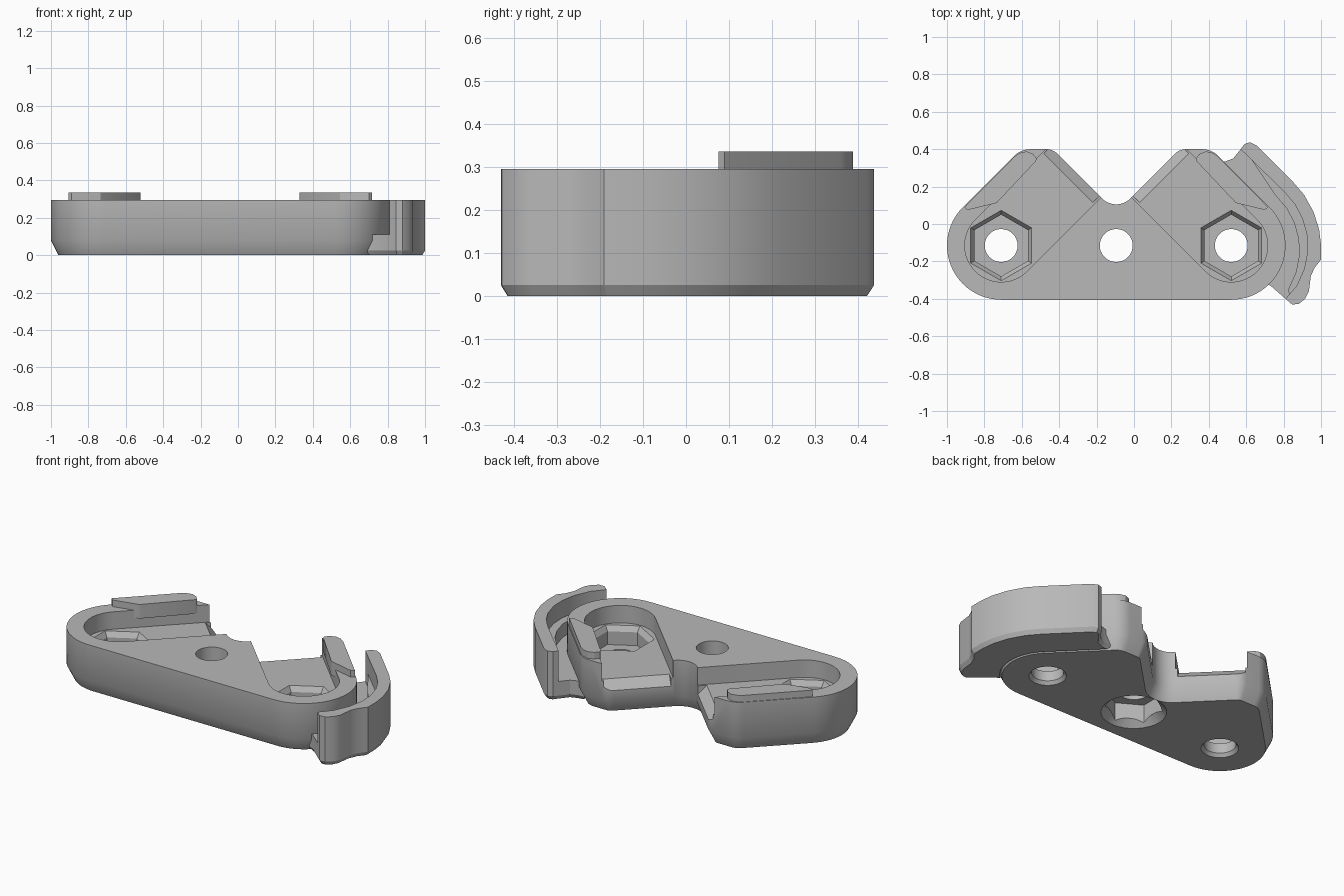
import bpy, bmesh, math
from mathutils import Vector, Matrix

if "Cube" in bpy.data.objects:
    bpy.data.objects.remove(bpy.data.objects["Cube"])

MID = -0.095      # x of the bracket's symmetry line
ROW = -0.115      # y of the row of holes
BOLT = 0.615      # bolt distance from the symmetry line
TOP, FLOOR = 0.295, 0.19

grey = bpy.data.materials.new("plain_grey")
grey.use_nodes = True
grey.diffuse_color = (0.48, 0.48, 0.48, 1)
grey.node_tree.nodes["Principled BSDF"].inputs["Base Color"].default_value = grey.diffuse_color


def arc(cx, cy, r, a0, a1, n):
    angles = [math.radians(a0 + (a1 - a0) * i / n) for i in range(n + 1)]
    return [(cx + r * math.cos(a), cy + r * math.sin(a)) for a in angles]


def ngon(x, r, n, y=ROW):
    return arc(x, y, r, 90, 450, n)[:-1]


def mirrored(points):
    return [(2 * MID - x, y) for x, y in points]


def shifted(points):
    return [(x + MID, y) for x, y in points]


def inset(points, d):
    """Move every edge of a counter-clockwise outline inwards by d."""
    out = []
    for i, p in enumerate(points):
        p = Vector(p)
        e1 = (p - Vector(points[i - 1])).normalized()
        e2 = (Vector(points[(i + 1) % len(points)]) - p).normalized()
        n1, n2 = Vector((-e1.y, e1.x)), Vector((-e2.y, e2.x))
        out.append(p + (n1 + n2) * d / (1 + n1.dot(n2)))
    return out


def prism(name, points, rings):
    """Stack an outline through rings of (z, inset) and close both ends."""
    area = sum(points[i - 1][0] * p[1] - p[0] * points[i - 1][1] for i, p in enumerate(points))
    if area < 0:
        points = points[::-1]
    bm = bmesh.new()
    loops = [[bm.verts.new((x, y, z)) for x, y in inset(points, d)] for z, d in rings]
    bm.faces.new(loops[0][::-1])
    bm.faces.new(loops[-1])
    for low, high in zip(loops, loops[1:]):
        for i in range(len(low)):
            bm.faces.new((low[i - 1], low[i], high[i], high[i - 1]))
    mesh = bpy.data.meshes.new(name)
    bm.to_mesh(mesh)
    bm.free()
    obj = bpy.data.objects.new(name, mesh)
    bpy.context.collection.objects.link(obj)
    mesh.materials.append(grey)
    return obj


def activate(obj):
    bpy.ops.object.select_all(action='DESELECT')
    obj.select_set(True)
    bpy.context.view_layer.objects.active = obj


def cut(target, cutter):
    mod = target.modifiers.new("cut", 'BOOLEAN')
    mod.operation, mod.solver, mod.object = 'DIFFERENCE', 'EXACT', cutter
    cutter.hide_render = True
    activate(target)
    bpy.ops.object.modifier_apply(modifier=mod.name)
    bpy.data.objects.remove(cutter)


# Body: two round ends, two peaks and a filleted notch between them
half = (arc(BOLT, ROW, 0.29, -90, 45, 24) + arc(0.46, 0.28, 0.12, 45, 90, 8)
        + arc(0.372, 0.32, 0.08, 90, 135, 6) + arc(0, 0.211, 0.106, -45, -90, 6))
right_half = shifted(half)
outline = right_half + mirrored(right_half)[-2::-1]
body = prism("bracket_body", outline, [(0, 0.04), (0.08, 0), (TOP, 0)])

for side in (1, -1):
    bolt = MID + side * BOLT
    # Open channel with a round end around the bolt
    run = 0.65 * math.sqrt(0.5)
    channel = arc(MID + BOLT, ROW, 0.195, -135, 45, 24)
    channel += [(x - run, y + run) for x, y in (channel[-1], channel[0])]
    if side < 0:
        channel = mirrored(channel)
    cut(body, prism("channel_cutter", channel, [(FLOOR, 0), (0.5, 0)]))

    # Softened channel edge along the notch
    a, b, r = 0.09, 0.352, 0.05
    bm = bmesh.new()
    length = (b - a) * math.sqrt(2)
    bmesh.ops.create_cube(bm, size=1, matrix=Matrix.Translation(
        (MID + side * (a + b) / 2, (a + b) / 2 + 0.061, FLOOR))
        @ Matrix.Rotation(side * math.pi / 4 + (math.pi if side < 0 else 0), 4, 'Z')
        @ Matrix.Rotation(math.pi / 4, 4, 'X')
        @ Matrix.Diagonal((length, r * math.sqrt(2), r * math.sqrt(2), 1)))
    mesh = bpy.data.meshes.new("edge_cutter")
    bm.to_mesh(mesh)
    bm.free()
    edge = bpy.data.objects.new("edge_cutter", mesh)
    bpy.context.collection.objects.link(edge)
    cut(body, edge)

    # Flared hexagonal nut pocket and bolt hole
    cut(body, prism("nut_cutter", ngon(bolt, 0.165, 6),
                    [(0.08, 0), (0.16, 0), (FLOOR, -0.02), (0.25, -0.02)]))
    cut(body, prism("hole_cutter", ngon(bolt, 0.088, 32),
                    [(-0.02, -0.015), (0, -0.015), (0.02, 0), (0.2, 0)]))

    # Raised tab beside the channel
    tab = shifted([(0.795, 0.075), (0.812, 0.09), (0.545, 0.36), (0.515, 0.38), (0.48, 0.388),
                   (0.445, 0.375), (0.425, 0.35), (0.43, 0.335), (0.64, 0.112)])
    obj = prism("left_tab" if side > 0 else "right_tab",
                tab if side > 0 else mirrored(tab), [(0.25, 0), (0.335, 0)])

# Centre hole with a nut pocket underneath
cut(body, prism("centre_hole_cutter", ngon(MID, 0.088, 32), [(-0.1, 0), (0.5, 0)]))
cut(body, prism("centre_nut_cutter", ngon(MID, 0.16, 6), [(-0.02, 0), (0.13, 0)]))
cut(body, prism("centre_flare_cutter", ngon(MID, 0.14, 32),
                [(-0.02, -0.04), (0, -0.04), (0.04, 0)]))

# Curved clip wall standing off the left end
outer = [(0.57, 0.4), (0.59, 0.427), (0.62, 0.437), (0.655, 0.42), (0.85, 0.225), (0.91, 0.155),
         (0.96, 0.065), (0.99, -0.03), (1.0, -0.11), (1.0, -0.19), (0.965, -0.235),
         (0.945, -0.28), (0.935, -0.36), (0.915, -0.4), (0.88, -0.428), (0.845, -0.43),
         (0.81, -0.4)]
inner = [(0.87, -0.33), (0.91, -0.24), (0.928, -0.15), (0.925, -0.06), (0.9, 0.03),
         (0.86, 0.105), (0.8, 0.175)]
prism("clip_wall", outer + inner, [(0, 0.015), (0.025, 0), (TOP, 0)])

# Sloped foot on the inside of the wall
foot = [(0.83, -0.385)] + [(x - 0.045, y - 0.02) for x, y in inner]
foot += [(0.6, 0.385)] + inner[::-1]
prism("clip_foot", foot, [(0.05, 0), (0.19, 0)])

# Low plate joining the clip to the body
join = arc(BOLT + MID, ROW, 0.25, -50, 45, 12) + [(0.43, 0.33), (0.49, 0.335), (0.53, 0.35)]
plate = outer + [(0.73, -0.33)] + join
prism("clip_base", plate, [(0, 0.015), (0.025, 0), (0.11, 0)])

# Smooth the curves and keep the edges crisp
for obj in list(bpy.context.collection.objects):
    if obj.type == 'MESH' and obj.data.materials and obj.data.materials[0] == grey:
        activate(obj)
        bpy.ops.object.shade_smooth_by_angle(angle=math.radians(30))
